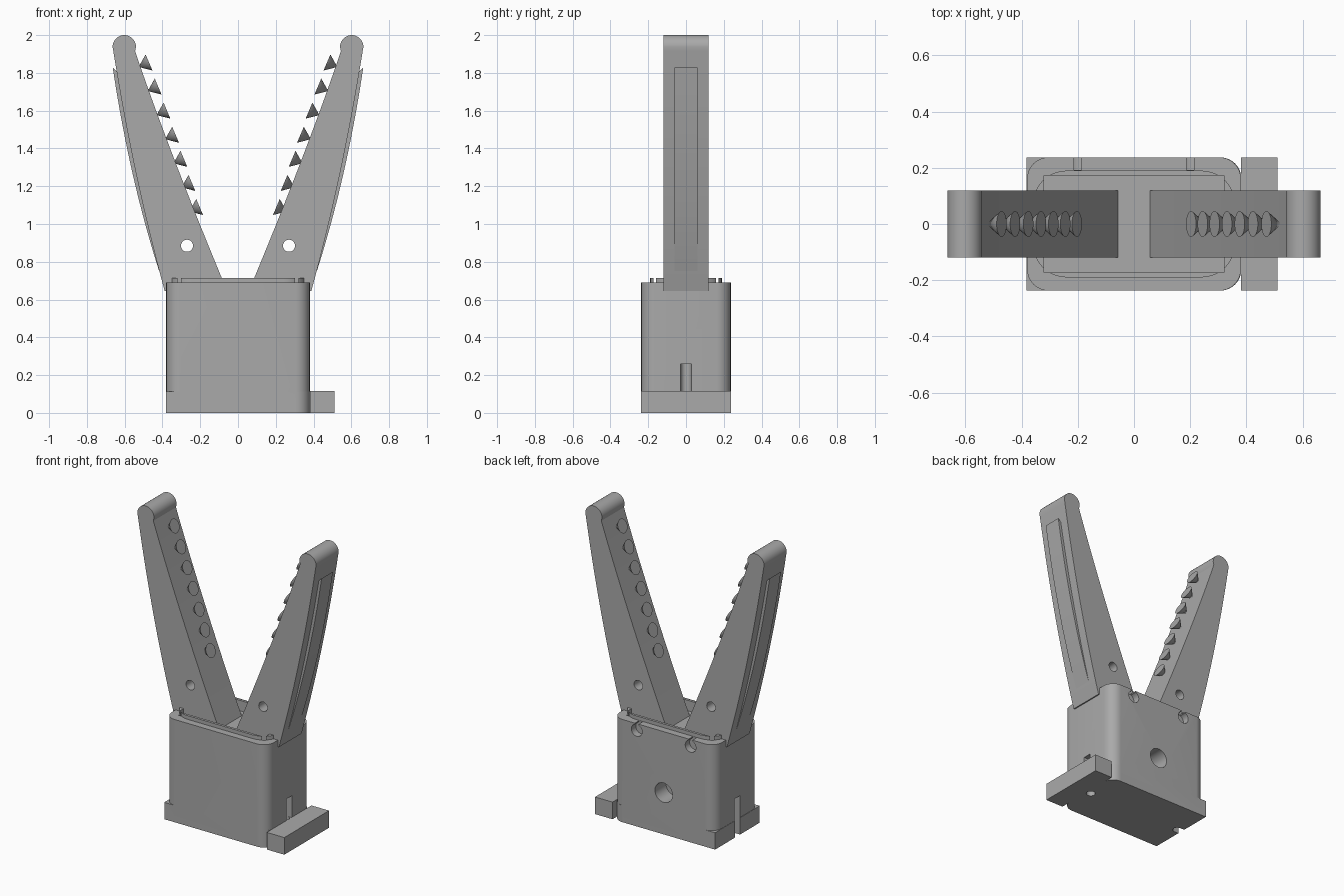
import bpy, math
from mathutils import Vector

cube = bpy.data.objects.get("Cube")
if cube:
    bpy.data.objects.remove(cube, do_unlink=True)

grey = bpy.data.materials.new("plain grey")
grey.use_nodes = True
colour = (0.40, 0.40, 0.40, 1)
grey.diffuse_color = colour
grey.node_tree.nodes["Principled BSDF"].inputs["Base Color"].default_value = colour


def prism(name, outline, low, high, axis="z"):
    """Extrude a closed outline along z, or along y when it lies in the xz plane."""
    def place(p, h):
        return (p[0], p[1], h) if axis == "z" else (p[0], h, p[1])
    n = len(outline)
    verts = [place(p, h) for h in (low, high) for p in outline]
    faces = [list(range(n))[::-1], list(range(n, 2 * n))]
    faces += [[i, (i + 1) % n, n + (i + 1) % n, n + i] for i in range(n)]
    mesh = bpy.data.meshes.new(name)
    mesh.from_pydata(verts, [], faces)
    ob = bpy.data.objects.new(name, mesh)
    bpy.context.collection.objects.link(ob)
    mesh.materials.append(grey)
    select(ob)
    bpy.ops.object.mode_set(mode="EDIT")
    bpy.ops.mesh.select_all(action="SELECT")
    bpy.ops.mesh.normals_make_consistent(inside=False)
    bpy.ops.object.mode_set(mode="OBJECT")
    return ob


def select(ob):
    bpy.ops.object.select_all(action="DESELECT")
    ob.select_set(True)
    bpy.context.view_layer.objects.active = ob


def smooth(ob):
    select(ob)
    bpy.ops.object.shade_smooth_by_angle(angle=math.radians(30))


def box(name, x0, x1, y0, y1, z0, z1):
    return prism(name, [(x0, y0), (x1, y0), (x1, y1), (x0, y1)], z0, z1)


def circle(cx, cy, r, n=32):
    return [(cx + r * math.cos(math.tau * i / n), cy + r * math.sin(math.tau * i / n)) for i in range(n)]


def rounded(hx, hy, radius, square_left=False, steps=8):
    """Rounded rectangle, optionally with square corners on the -x side."""
    pts = []
    for k, (sx, sy) in enumerate([(1, 1), (-1, 1), (-1, -1), (1, -1)]):
        if square_left and sx < 0:
            pts.append((-hx, sy * hy))
            continue
        for i in range(steps + 1):
            a = math.pi / 2 * (k + i / steps)
            pts.append((sx * (hx - radius) + radius * math.cos(a),
                        sy * (hy - radius) + radius * math.sin(a)))
    return pts


def combine(ob, other, operation="DIFFERENCE"):
    select(ob)
    mod = ob.modifiers.new(operation, "BOOLEAN")
    mod.operation, mod.solver, mod.object = operation, "EXACT", other
    bpy.ops.object.modifier_apply(modifier=mod.name)
    bpy.data.objects.remove(other, do_unlink=True)


def curve(a, b, c, n=20):
    """Quadratic curve from a to c, pulled towards b."""
    a, b, c = Vector(a), Vector(b), Vector(c)
    return [tuple(a * (1 - t) ** 2 + b * 2 * t * (1 - t) + c * t * t)
            for t in [i / n for i in range(n + 1)]]


# Housing with a square-cornered step on one end and a raised lip on top
HX, HY, TOP = 0.38, 0.237, 0.69
housing = prism("housing", rounded(HX, HY, 0.075), 0, TOP)
combine(housing, prism("step", rounded(HX + 0.002, HY, 0.075, True), 0, 0.113), "UNION")
combine(housing, prism("lip", rounded(0.36, 0.19, 0.12), TOP - 0.02, 0.715), "UNION")
combine(housing, box("recess", -0.32, 0.32, -0.173, 0.173, 0.645, 0.8))

# Cable openings along the back, with narrow slots up to the rim
for x in (-0.2, 0.2):
    combine(housing, prism("cable_hole", circle(x, 0.645, 0.04), 0.19, 0.3, "y"))
    combine(housing, box("cable_slot", x - 0.014, x + 0.014, 0.192, 0.3, 0.645, 0.8))
combine(housing, prism("back_hole", circle(0, 0.28, 0.065), 0.12, 0.3, "y"))

# Vertical channels at both ends
for side, low in ((-1, -0.1), (1, 0.113)):
    combine(housing, prism("screw_bore", circle(side * 0.35, 0, 0.028), -0.1, 0.26))
    x0, x1 = sorted((side * 0.35, side * 0.45))
    combine(housing, box("channel", x0, x1, -0.028, 0.028, low, 0.26))
smooth(housing)

# Mounting foot
box("mounting_foot", 0.38, 0.51, -HY, HY, 0, 0.115)

# Jaws: curved arm, raised back plate and inverted conical teeth
tip, tip_r = (0.602, 1.938), 0.062
outer = curve((0.388, 0.645), (0.555, 1.25), (0.66, 1.915))
inner = curve((0.545, 1.915), (0.36, 1.37), (0.057, 0.645))
cap = [(tip[0] + tip_r * math.cos(math.radians(a)), tip[1] + tip_r * math.sin(math.radians(a)))
       for a in range(0, 181, 12)]

for side, label in ((1, "left"), (-1, "right")):
    def flip(points):
        return [(side * x, z) for x, z in points]

    jaw = prism(label + "_jaw", flip(outer + cap + inner), -0.12, 0.12, "y")
    combine(jaw, prism("pivot_hole", circle(side * 0.27, 0.885, 0.032), -0.2, 0.2, "y"))
    smooth(jaw)

    strip = [p for p in outer if 0.77 < p[1] < 1.81]
    edge = curve((0.418, 0.752), (0.577, 1.25), (0.663, 1.828))
    plate = prism(label + "_back_plate", flip([(x - 0.02, z) for x, z in strip] + edge[::-1]),
                  -0.06, 0.06, "y")
    smooth(plate)

    for i in range(7):
        t = i / 6
        centre = Vector((side * (0.203 + 0.242 * t + 0.026 * t * t), 0, 1.09 + 0.765 * t))
        lean = math.radians(23)
        inward = Vector((-side * math.cos(lean), 0, math.sin(lean)))
        bpy.ops.mesh.primitive_cone_add(vertices=32, radius1=0.0, radius2=0.046, depth=0.06,
                                        location=centre - inward * 0.03)
        tooth = bpy.context.object
        tooth.name = f"{label}_tooth_{i + 1}"
        tooth.rotation_euler = inward.to_track_quat("Z", "Y").to_euler()
        tooth.data.materials.append(grey)
        smooth(tooth)
